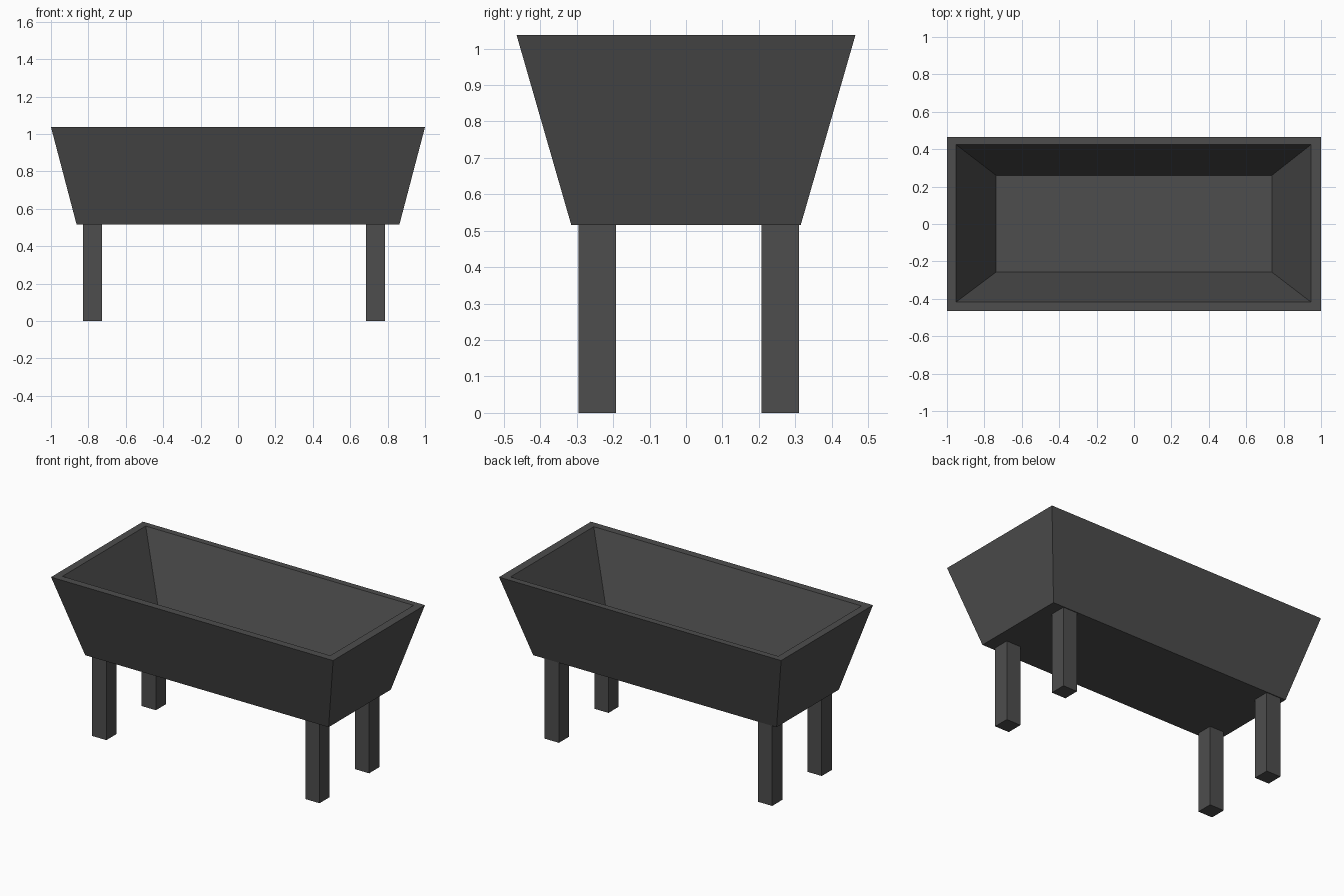
import bpy, bmesh

if "Cube" in bpy.data.objects:
    bpy.data.objects.remove(bpy.data.objects["Cube"])

stone = bpy.data.materials.new("dark grey")
stone.diffuse_color = (0.075, 0.075, 0.075, 1)
stone.use_nodes = True
stone.node_tree.nodes["Principled BSDF"].inputs["Base Color"].default_value = stone.diffuse_color


def make_object(name, bm):
    bmesh.ops.recalc_face_normals(bm, faces=bm.faces)
    mesh = bpy.data.meshes.new(name)
    bm.to_mesh(mesh)
    bm.free()
    mesh.materials.append(stone)
    ob = bpy.data.objects.new(name, mesh)
    bpy.context.collection.objects.link(ob)
    return ob


def ring(bm, x0, x1, y0, y1, z):
    return [bm.verts.new((x, y, z)) for x, y in ((x0, y0), (x1, y0), (x1, y1), (x0, y1))]


# Tapered trough: underside, outer rim, inner rim, inner floor
bm = bmesh.new()
rings = [
    ring(bm, -0.863, 0.863, -0.315, 0.315, 0.516),
    ring(bm, -1.0, 1.0, -0.465, 0.465, 1.037),
    ring(bm, -0.952, 0.947, -0.418, 0.425, 1.037),
    ring(bm, -0.737, 0.737, -0.257, 0.26, 0.57),
]
bm.faces.new(rings[0])
bm.faces.new(rings[-1])
for a, b in zip(rings, rings[1:]):
    for i in range(4):
        j = (i + 1) % 4
        bm.faces.new((a[i], a[j], b[j], b[i]))
make_object("trough", bm)

# Four square legs
for side, x0, x1 in (("left", -0.828, -0.727), ("right", 0.684, 0.785)):
    for end, y0, y1 in (("front", -0.295, -0.192), ("back", 0.207, 0.31)):
        bm = bmesh.new()
        low = ring(bm, x0, x1, y0, y1, 0)
        high = ring(bm, x0, x1, y0, y1, 0.52)
        bm.faces.new(low)
        bm.faces.new(high)
        for i in range(4):
            j = (i + 1) % 4
            bm.faces.new((low[i], low[j], high[j], high[i]))
        make_object(f"{end}_{side}_leg", bm)
